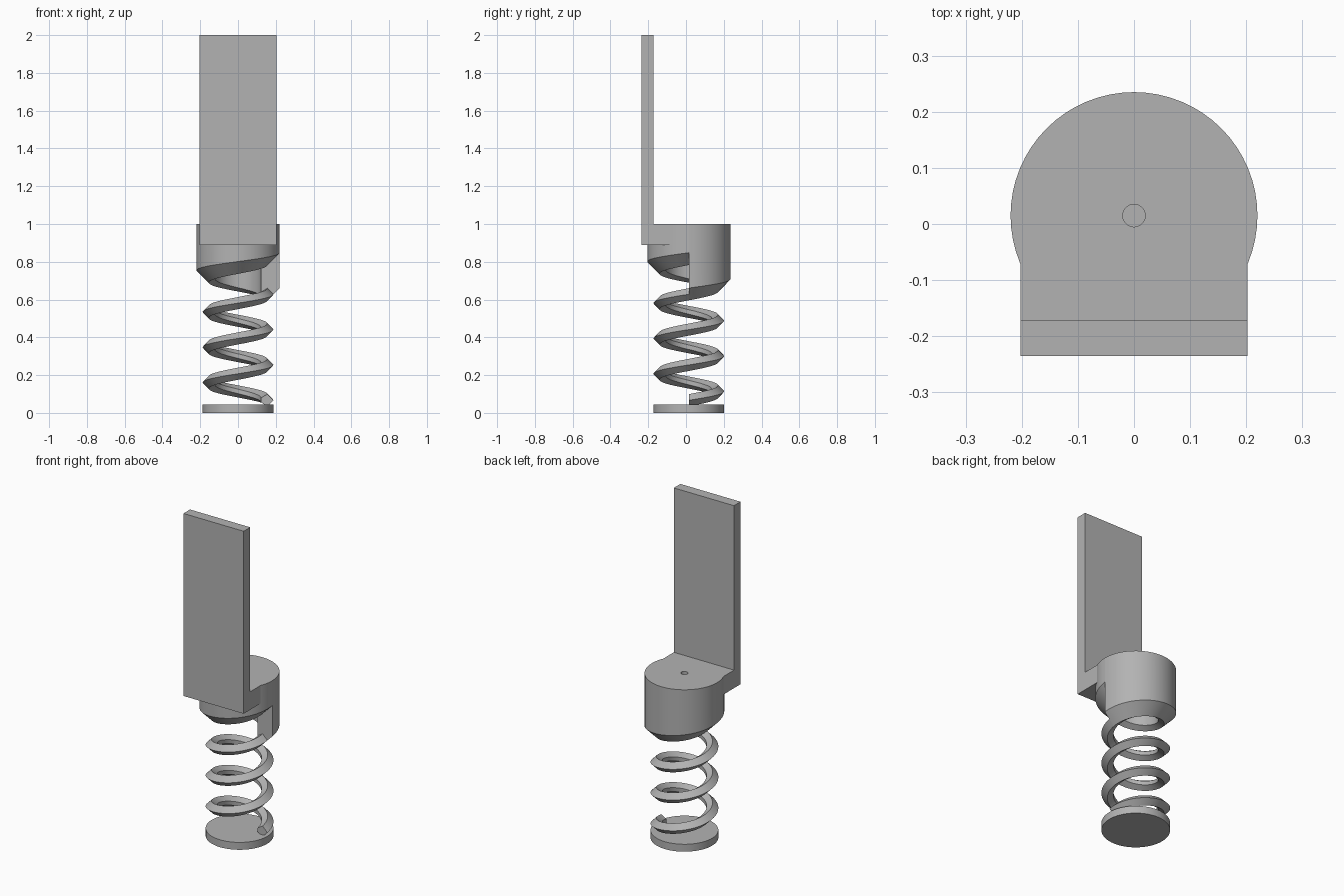
import bpy, bmesh
from math import cos, sin, tau, radians

if "Cube" in bpy.data.objects:
    bpy.data.objects.remove(bpy.data.objects["Cube"])

AXIS_Y = 0.015
PITCH = 0.187
START_Z = 0.067
STEPS = 64

grey = bpy.data.materials.new("plain grey")
grey.use_nodes = True
colour = (0.45, 0.45, 0.45, 1)
grey.diffuse_color = colour
grey.node_tree.nodes["Principled BSDF"].inputs["Base Color"].default_value = colour


def make_object(name, bm):
    bmesh.ops.recalc_face_normals(bm, faces=bm.faces[:])
    mesh = bpy.data.meshes.new(name)
    bm.to_mesh(mesh)
    bm.free()
    mesh.materials.append(grey)
    obj = bpy.data.objects.new(name, mesh)
    bpy.context.collection.objects.link(obj)
    return obj


def smooth(obj):
    bpy.ops.object.select_all(action="DESELECT")
    obj.select_set(True)
    bpy.context.view_layer.objects.active = obj
    bpy.ops.object.shade_smooth_by_angle(angle=radians(25))


def sweep(name, section, turns):
    """Sweep a closed (radius, height) section about the axis, capping both ends."""
    bm = bmesh.new()
    rings = []
    for i in range(turns * STEPS + 1):
        t = i / STEPS
        rings.append([bm.verts.new((r * cos(t * tau), AXIS_Y + r * sin(t * tau), z))
                      for r, z in section(t)])
    for a, b in zip(rings, rings[1:]):
        for j in range(len(a)):
            k = (j + 1) % len(a)
            bm.faces.new((a[j], a[k], b[k], b[j]))
    bm.faces.new(rings[0])
    bm.faces.new(rings[-1])
    # weld where the first and last sections coincide
    bmesh.ops.remove_doubles(bm, verts=bm.verts[:], dist=0.00001)
    return make_object(name, bm)


# Coil: a pointed section climbing three turns
def coil_section(t):
    z = START_Z + PITCH * t
    return [(0.187, z), (0.155, z + 0.032), (0.122, z + 0.012),
            (0.122, z - 0.012), (0.155, z - 0.032)]


coil = sweep("coil_spring", coil_section, 3)
smooth(coil)


# Cap: hollow cylinder whose lower rim continues the coil
def cap_section(t):
    z = START_Z + PITCH * (3 + t)
    return [(0.22, z + 0.033), (0.22, 1), (0.02, 1), (0.02, 0.89),
            (0.122, 0.89), (0.122, z - 0.012), (0.155, z - 0.032)]


cap = sweep("spring_cap", cap_section, 1)

# Bracket: upright plate with a short shelf, extruded across x
bm = bmesh.new()
outline = [(-0.235, 0.89), (-0.07, 0.89), (-0.07, 1), (-0.172, 1),
           (-0.172, 2), (-0.235, 2)]
face = bm.faces.new([bm.verts.new((-0.2025, y, z)) for y, z in outline])
extruded = bmesh.ops.extrude_face_region(bm, geom=[face])["geom"]
bmesh.ops.translate(bm, vec=(0.405, 0, 0),
                    verts=[v for v in extruded if isinstance(v, bmesh.types.BMVert)])
bracket = make_object("upright_plate", bm)

# Base: thin round foot
bpy.ops.mesh.primitive_cylinder_add(vertices=STEPS, radius=0.187, depth=0.045,
                                    location=(0, AXIS_Y, 0.0225))
base = bpy.context.object
base.name = "round_base"
base.data.materials.append(grey)

for part in (cap, base):
    smooth(part)
